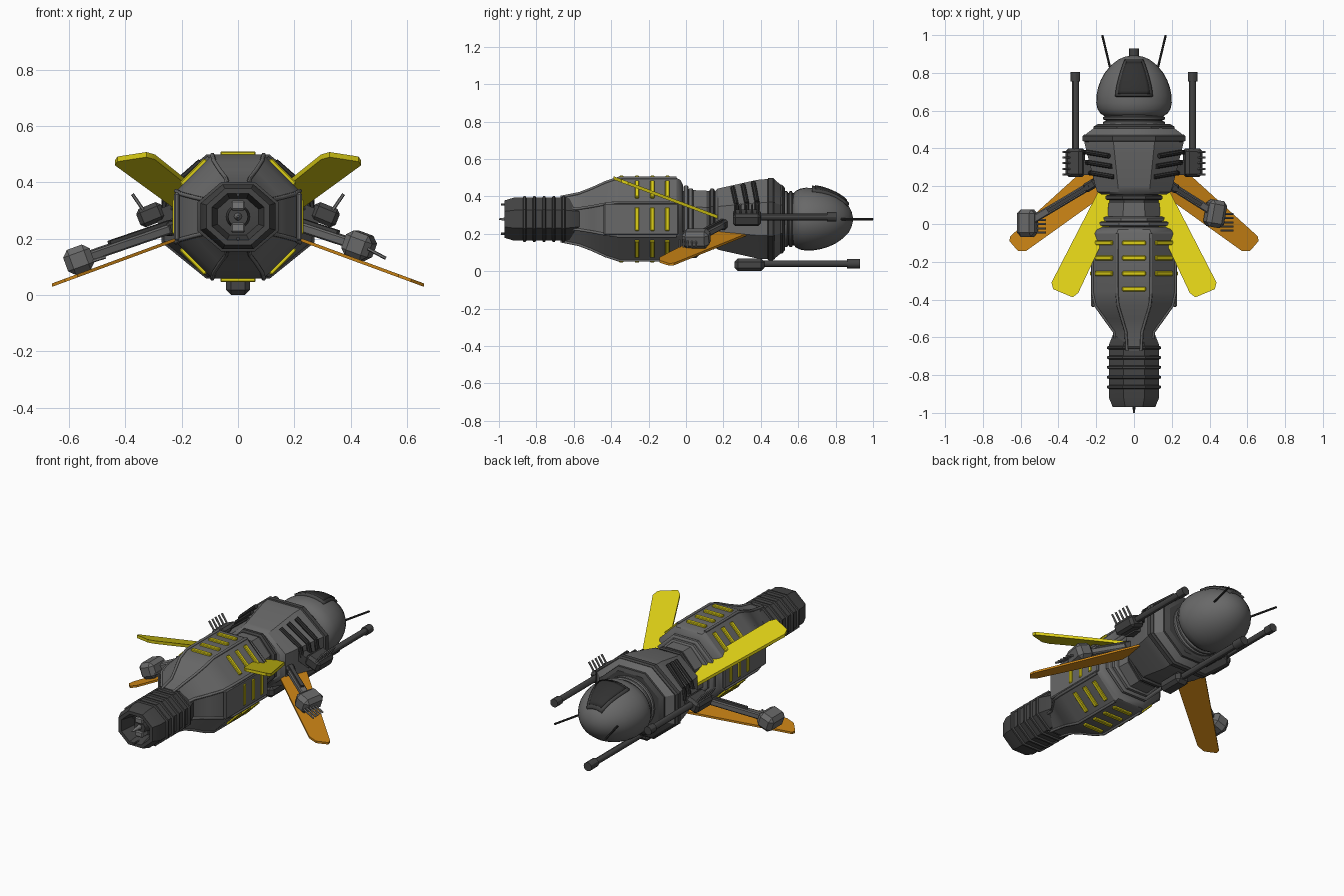
import bpy, bmesh, math
from mathutils import Vector, Matrix

if "Cube" in bpy.data.objects:
    bpy.data.objects.remove(bpy.data.objects["Cube"])

CZ = 0.278  # height of the body axis


def mat(name, r, g, b):
    m = bpy.data.materials.new(name)
    m.diffuse_color = (r, g, b, 1)
    m.use_nodes = True
    m.node_tree.nodes["Principled BSDF"].inputs["Base Color"].default_value = m.diffuse_color
    return m


GREY = mat("hull grey", 0.14, 0.14, 0.14)
DARK = mat("dark grey", 0.058, 0.058, 0.058)
BLACK = mat("near black", 0.03, 0.03, 0.03)
LIGHT = mat("light grey", 0.19, 0.19, 0.19)
YELLOW = mat("yellow", 0.72, 0.62, 0.008)
ORANGE = mat("orange", 0.62, 0.24, 0.008)


def finish(name, bm, m, angle=30):
    bmesh.ops.recalc_face_normals(bm, faces=bm.faces[:])
    me = bpy.data.meshes.new(name)
    bm.to_mesh(me)
    bm.free()
    me.materials.append(m)
    ob = bpy.data.objects.new(name, me)
    bpy.context.collection.objects.link(ob)
    bpy.ops.object.select_all(action='DESELECT')
    ob.select_set(True)
    bpy.context.view_layer.objects.active = ob
    bpy.ops.object.shade_smooth_by_angle(angle=math.radians(angle))
    return ob


def octagon(y, hx, hz, k=0.414):
    p = [(1, -k), (1, k), (k, 1), (-k, 1), (-1, k), (-1, -k), (-k, -1), (k, -1)]
    return [Vector((a * hx, y, CZ + b * hz)) for a, b in p]


def ellipse(y, hx, hz, n=32):
    return [Vector((hx * math.cos(i * math.tau / n), y, CZ + hz * math.sin(i * math.tau / n)))
            for i in range(n)]


def loft(name, sections, m, ring=octagon, angle=30):
    bm = bmesh.new()
    loops = [[bm.verts.new(p) for p in ring(*s)] for s in sections]
    n = len(loops[0])
    for a, b in zip(loops, loops[1:]):
        for i in range(n):
            bm.faces.new((a[i], a[(i + 1) % n], b[(i + 1) % n], b[i]))
    bm.faces.new(loops[0])
    bm.faces.new(loops[-1])
    return finish(name, bm, m, angle)


def rod(name, a, b, r, m, r2=None, n=12):
    a, b = Vector(a), Vector(b)
    d = b - a
    bm = bmesh.new()
    bmesh.ops.create_cone(bm, cap_ends=True, segments=n, radius1=r, radius2=r if r2 is None else r2,
                          depth=d.length)
    bm.transform(Matrix.Translation((a + b) / 2) @ d.to_track_quat('Z', 'Y').to_matrix().to_4x4())
    return finish(name, bm, m)


def box(name, c, size, m, rot=None, bevel=0.0):
    bm = bmesh.new()
    bmesh.ops.create_cube(bm, size=1)
    bm.transform(Matrix.Diagonal((*size, 1)))
    if bevel:
        bmesh.ops.bevel(bm, geom=bm.edges[:], offset=bevel, segments=1, affect='EDGES')
    bm.transform(Matrix.Translation(c) @ (rot or Matrix()))
    return finish(name, bm, m)


def plate(name, pts, thick, m):
    bm = bmesh.new()
    off = Vector((0, 0, thick / 2))
    top = [bm.verts.new(Vector(p) + off) for p in pts]
    low = [bm.verts.new(Vector(p) - off) for p in pts]
    bm.faces.new(top)
    bm.faces.new(low[::-1])
    for i in range(len(pts)):
        j = (i + 1) % len(pts)
        bm.faces.new((top[i], low[i], low[j], top[j]))
    return finish(name, bm, m)


# rear body with ridges along its eight corners
abdomen = [(-0.015, .18, .18), (-0.03, .205, .21), (-0.05, .22, .22), (-0.36, .22, .22),
           (-0.43, .205, .197), (-0.5, .155, .165), (-0.57, .105, .138), (-0.67, .09, .118)]
loft("rear_body", abdomen, GREY)
rings = [octagon(*s) for s in abdomen[2:]]
for k in range(8):
    cu = bpy.data.curves.new("ridge", 'CURVE')
    cu.dimensions = '3D'
    cu.bevel_depth = 0.008
    cu.bevel_resolution = 1
    cu.use_fill_caps = True
    sp = cu.splines.new('POLY')
    sp.points.add(len(rings) - 1)
    for p, r in zip(sp.points, rings):
        p.co = (*r[k], 1)
    cu.materials.append(GREY)
    bpy.context.collection.objects.link(bpy.data.objects.new("body_ridge", cu))
for s in (-1, 1):
    box("side_panel", (s * .217, -0.24, CZ), (.02, .4, .17), GREY, bevel=.006)

# yellow stripes on all eight facets
for k in range(8):
    rot = Matrix.Rotation(k * math.pi / 4, 4, 'Y')
    for y in (-0.1, -0.18, -0.262, -0.345)[:4 if k in (0, 4) else 3]:
        c = rot @ Vector((0, 0, .224)) + Vector((0, y, CZ))
        box("yellow_stripe", c, (.125, .024, .016), YELLOW, rot, .004)

# engine: hollow nozzle, bands and core
loft("engine", [(-0.52, .07, .075), (-0.57, .105, .10), (-0.64, .133, .115), (-0.92, .133, .115),
                (-0.97, .112, .1), (-0.97, .092, .082), (-0.86, .07, .062)], DARK)
for i in range(5):
    y = -0.655 - .052 * i
    loft("engine_band", [(y + .01, .132, .114), (y + .005, .144, .123), (y - .005, .144, .123),
                         (y - .01, .132, .114)], DARK)
rod("engine_core", (0, -.85, CZ), (0, -.93, CZ), .045, DARK, .035, 20)
rod("engine_spike", (0, -.9, CZ), (0, -1.0, CZ), .018, LIGHT, .004)
for s in (-1, 1):
    box("core_fin", (0, -.91, CZ + s * .04), (.05, .06, .035), LIGHT, bevel=.006)
    rod("nozzle_prong", (0, -.93, CZ + s * .08), (0, -.99, CZ + s * .078), .006, DARK)

# waist and collars
loft("waist", [(-.03, .13, .15), (.2, .13, .15)], DARK)
for y, hx, hz in ((0.0, .19, .18), (.025, .165, .165), (.14, .15, .163)):
    loft("waist_collar", [(y - .014, hx - .01, hz - .01), (y - .008, hx, hz), (y + .008, hx, hz),
                          (y + .014, hx - .01, hz - .01)], GREY if y < .1 else DARK)
loft("waist_sleeve", [(.03, .14, .155), (.11, .135, .153)], GREY)

# front body with dark band
loft("front_body", [(.155, .17, .15), (.17, .195, .163), (.2, .205, .17), (.38, .25, .21),
                    (.43, .262, .214), (.47, .262, .214), (.525, .19, .168)], GREY)
loft("front_band", [(.435, .262, .212), (.44, .272, .22), (.465, .272, .22), (.475, .262, .212)], DARK)
loft("front_lip", [(.505, .215, .185), (.515, .215, .183), (.53, .19, .165)], DARK)

# dark vents on the upper shoulders
for s in (-1, 1):
    for y, f in ((.265, .0), (.32, .014), (.375, .027)):
        a = (s * (.105 + f), y - .015, .445 + f)
        b = (s * (.222 + f), y + .005, .355 + f * .5)
        c = (s * (.235 + f), y + .005, .3)
        rod("shoulder_vent", a, b, .013, BLACK, n=8)
        rod("shoulder_vent_end", b, c, .013, BLACK, n=8)

# neck and head
loft("neck", [(.5, .15, .14), (.6, .15, .14)], DARK, ellipse)
for y in (.535, .56):
    loft("neck_ring", [(y - .01, .155, .143), (y - .005, .165, .15), (y + .005, .165, .15),
                       (y + .01, .155, .143)], GREY, ellipse)
HEAD = [(.57, .155), (.585, .178), (.61, .194), (.64, .2), (.68, .199), (.72, .191), (.76, .177),
        (.8, .155), (.84, .122), (.87, .084), (.885, .05), (.892, .015)]
loft("head", [(y, r, r * .84) for y, r in HEAD], GREY, ellipse, 40)


def head_r(y):
    for (y0, r0), (y1, r1) in zip(HEAD, HEAD[1:]):
        if y0 <= y <= y1:
            return r0 + (r1 - r0) * (y - y0) / (y1 - y0)
    return 0.02


def canopy(name, y0, y1, w0, w1, lift, m):
    bm = bmesh.new()
    n = 10
    g = []
    for i in range(n + 1):
        t = i / n
        y, w = y0 + (y1 - y0) * t, w0 + (w1 - w0) * t ** 1.6
        row = []
        for j in range(n + 1):
            x = w * (2 * j / n - 1)
            z = CZ + .84 * math.sqrt(max(head_r(y) ** 2 - x * x, 0))
            row.append(bm.verts.new((x, y + lift * max(0, t - .5), z + lift)))
        g.append(row)
    for i in range(n):
        for j in range(n):
            bm.faces.new((g[i][j], g[i][j + 1], g[i + 1][j + 1], g[i + 1][j]))
    ob = finish(name, bm, m, 40)
    md = ob.modifiers.new("thickness", 'SOLIDIFY')
    md.thickness = .022
    md.offset = -1


canopy("canopy_frame", .675, .865, .1, .05, .012, DARK)
canopy("canopy_glass", .69, .852, .085, .04, .016, BLACK)

# belly gun
box("belly_gun_mount", (0, .34, .034), (.085, .16, .068), DARK, bevel=.018)
rod("belly_gun_barrel", (0, .38, .04), (0, .9, .04), .018, DARK)
rod("belly_gun_muzzle", (0, .86, .04), (0, .93, .04), .026, DARK)

for s in (-1, 1):
    # antenna
    rod("antenna", (s * .12, .8, CZ), (s * .168, 1.0, CZ), .006, BLACK, n=8)

    # side gun
    tilt = Matrix.Rotation(s * math.radians(22), 4, 'Y')
    box("side_gun_mount", (s * .31, .325, .285), (.095, .15, .07), DARK, tilt, .015)
    box("side_gun_bracket", (s * .25, .3, .29), (.09, .08, .05), DARK, tilt)
    rod("side_gun_barrel", (s * .31, .36, .29), (s * .31, .78, .29), .018, DARK)
    rod("side_gun_muzzle", (s * .31, .755, .29), (s * .31, .805, .29), .025, DARK)
    for i in range(5):
        y = .262 + i * .03
        rod("side_gun_fin", (s * .335, y, .3), (s * .375, y, .358), .006, LIGHT, n=6)

    # yellow upper wing, rising to the rear
    up = [(.1, .17), (.19, .17), (.437, -.31), (.428, -.345), (.325, -.388), (.295, -.365), (.1, .05)]
    plate("upper_wing", [(s * x, y, .353 - .375 * y) for x, y in up], .018, YELLOW)

    # orange lower wing, falling outward
    low = [(.19, .335), (.23, .32), (.655, -.065), (.66, -.09), (.615, -.142), (.57, -.142), (.19, .13)]
    plate("lower_wing", [(s * x, y, .278 - .368 * x) for x, y in low], .012, ORANGE)

# folding arms, left one stretched further than the right
for s, root, tip, yaw in ((-1, (-.23, .205, .24), (-.565, .005, .125), 0),
                          (1, (.2, .2, .25), (.43, .055, .175), -10)):
    r, t = Vector(root), Vector(tip)
    d = t - r
    rot = d.to_track_quat('Y', 'Z').to_matrix().to_4x4()
    box("arm_beam", (r + t) / 2, (.042, d.length, .035), GREY, rot, .006)
    box("arm_rail", r + d * .35 + Vector((0, 0, .02)), (.02, d.length * .65, .02), DARK, rot)
    box("arm_shoulder", r, (.05, .07, .05), DARK, rot, .01)
    box("arm_hand", t, (.1, .145, .095), GREY, Matrix.Rotation(math.radians(yaw), 4, 'Z')
        @ Matrix.Rotation(s * math.radians(20), 4, 'Y'), .022)
    for i in range(5):
        y = t.y - .06 + i * .022 - (.03 if s > 0 else -.01)
        rod("arm_claw", (t.x + .03, y, t.z - .01), (t.x + .095, y, t.z - (.045 if s > 0 else -.01)),
            .006, LIGHT, n=6)
